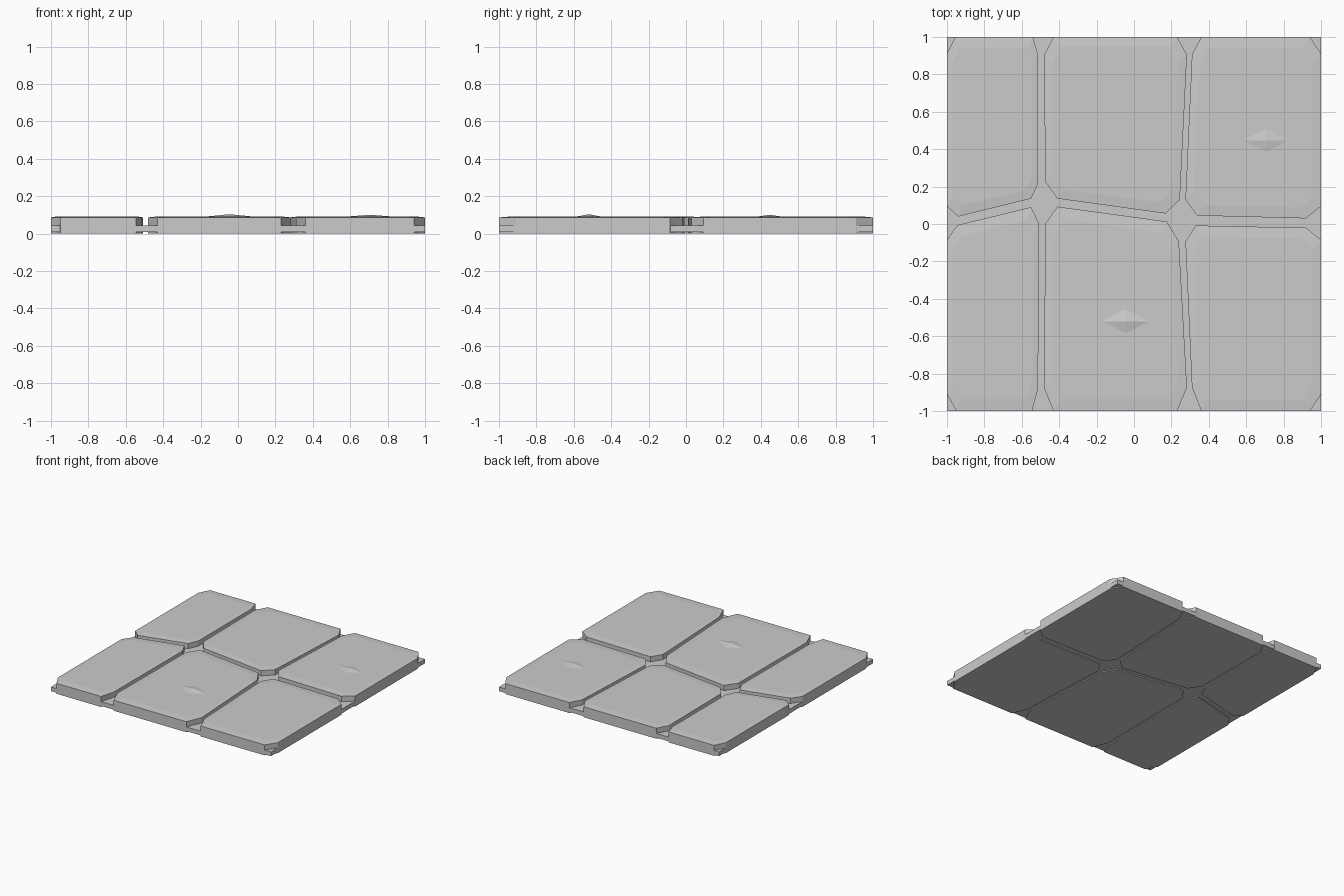
import bpy, bmesh
from mathutils import Vector

if "Cube" in bpy.data.objects:
    bpy.data.objects.remove(bpy.data.objects["Cube"])

EDGE_Z, TOP_Z = 0.086, 0.091


def finish(name, bm):
    bmesh.ops.recalc_face_normals(bm, faces=bm.faces)
    mesh = bpy.data.meshes.new(name)
    bm.to_mesh(mesh)
    bm.free()
    ob = bpy.data.objects.new(name, mesh)
    bpy.context.collection.objects.link(ob)
    return ob


def stone(name, outline):
    """Chamfered paving stone with a very slightly crowned top."""
    bm = bmesh.new()
    n = len(outline)
    c = sum((Vector(p) for p in outline), Vector((0, 0))) / n
    rings = []
    for z, s in ((0, 1), (EDGE_Z, 1), (TOP_Z, 0.88)):
        rings.append([bm.verts.new((*(c + (Vector(p) - c) * s), z)) for p in outline])
    for a, b in zip(rings, rings[1:]):
        for i in range(n):
            j = (i + 1) % n
            bm.faces.new((a[i], a[j], b[j], b[i]))
    bm.faces.new(rings[0])
    bm.faces.new(rings[-1])
    return finish(name, bm)


def chip(name, x, y, peak):
    """Low diamond-shaped bump on a stone face."""
    bm = bmesh.new()
    z = TOP_Z - 0.001
    base = [bm.verts.new((x + dx, y + dy, z))
            for dx, dy in ((0.135, 0), (0, 0.07), (-0.135, 0), (0, -0.07))]
    apex = bm.verts.new((x, y, peak))
    bm.faces.new(base)
    for i in range(4):
        bm.faces.new((base[i], base[(i + 1) % 4], apex))
    return finish(name, bm)


# Mortar slab, recessed above and below the stones
bm = bmesh.new()
bmesh.ops.create_cube(bm, size=1)
bmesh.ops.scale(bm, vec=(1.998, 1.998, 0.035), verts=bm.verts)
bmesh.ops.translate(bm, vec=(0, 0, 0.0255), verts=bm.verts)
finish("mortar_slab", bm)

# Back row of stones
stone("stone_back_left", [(-1, .91), (-1, .094), (-.94, .04), (-.55, .136),
                          (-.513, .216), (-.513, .906), (-.54, 1), (-.955, 1)])
stone("stone_back_middle", [(-.48, .906), (-.475, .227), (-.41, .136), (.17, .056),
                            (.245, .13), (.283, .906), (.23, 1), (-.43, 1)])
stone("stone_back_right", [(.31, .906), (.275, .13), (.337, .045), (.92, .03),
                           (1, .094), (1, .91), (.94, 1), (.36, 1)])

# Front row of stones
stone("stone_front_left", [(-1, -.085), (-1, -.91), (-.95, -1), (-.545, -1),
                           (-.513, -.88), (-.508, .003), (-.55, .09), (-.945, -.006)])
stone("stone_front_middle", [(-.475, 0), (-.48, -.88), (-.43, -1), (.23, -1),
                             (.283, -.875), (.24, -.094), (.176, .013), (-.41, .093)])
stone("stone_front_right", [(.275, -.094), (.31, -.875), (.36, -1), (.94, -1),
                            (1, -.91), (1, -.085), (.92, -.02), (.33, -.008)])

# Raised chips
chip("chip_front", -0.045, -0.52, 0.103)
chip("chip_back", 0.705, 0.447, 0.100)
